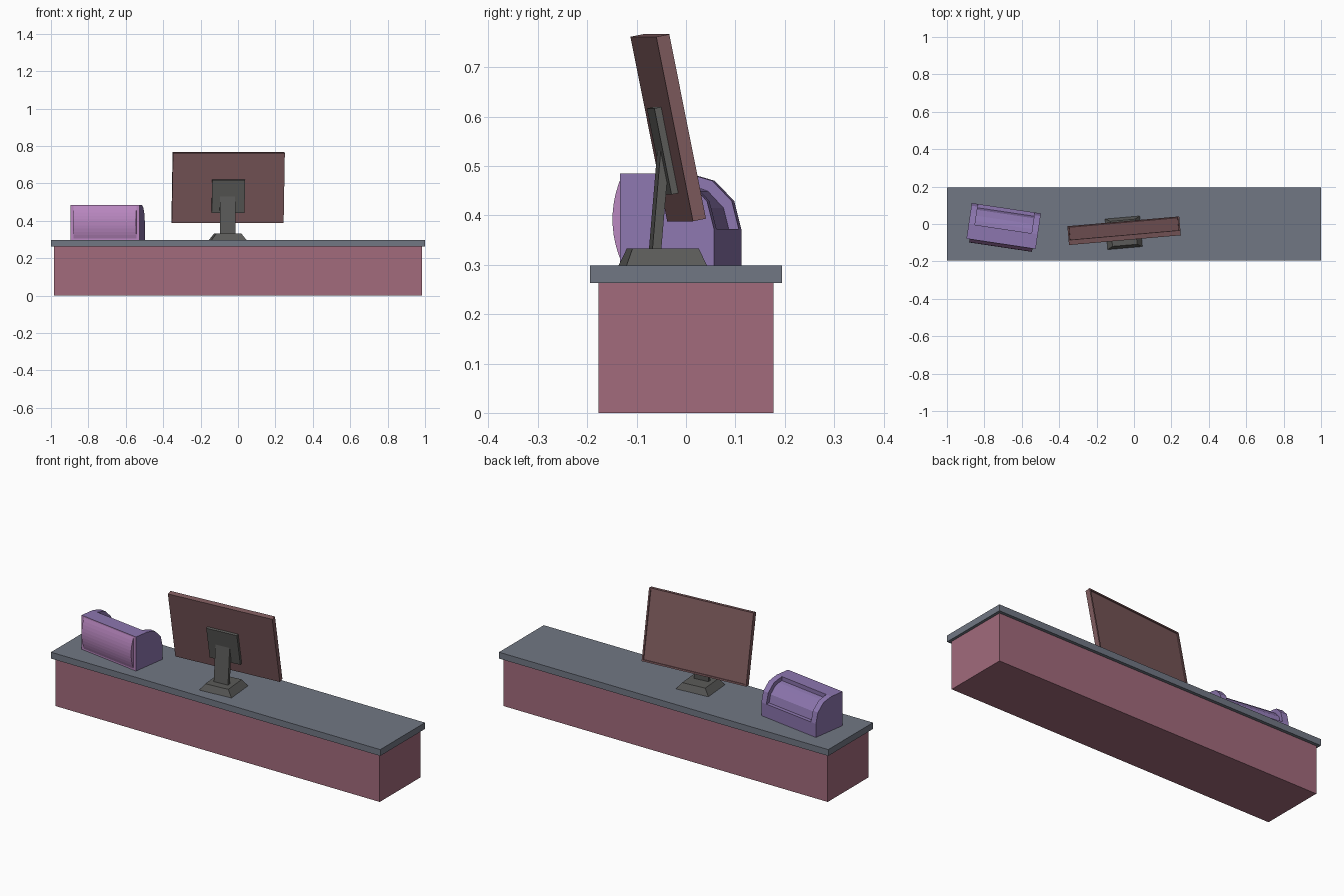
import bpy, bmesh, math
from mathutils import Matrix

cube = bpy.data.objects.get("Cube")
if cube:
    bpy.data.objects.remove(cube, do_unlink=True)


def material(name, r, g, b):
    m = bpy.data.materials.new(name)
    m.use_nodes = True
    m.diffuse_color = (r, g, b, 1)
    m.node_tree.nodes["Principled BSDF"].inputs["Base Color"].default_value = (r, g, b, 1)
    return m


ROSE = material("rose_panel", 0.36, 0.145, 0.20)
SLATE = material("slate_top", 0.165, 0.185, 0.23)
BROWN = material("brown_plastic", 0.205, 0.102, 0.108)
GRAPHITE = material("graphite", 0.105, 0.105, 0.10)
PURPLE = material("purple_shell", 0.265, 0.182, 0.43)
ORCHID = material("orchid_front", 0.48, 0.24, 0.52)


def finish(name, bm, mats, frame=Matrix()):
    bmesh.ops.recalc_face_normals(bm, faces=bm.faces)
    mesh = bpy.data.meshes.new(name)
    bm.to_mesh(mesh)
    bm.free()
    for m in mats:
        mesh.materials.append(m)
    ob = bpy.data.objects.new(name, mesh)
    ob.matrix_world = frame
    bpy.context.collection.objects.link(ob)
    return ob


def box_mesh(x, y, z):
    """Box mesh from (low, high) pairs."""
    bm = bmesh.new()
    bmesh.ops.create_cube(bm, size=1)
    for v in bm.verts:
        v.co = [lo if c < 0 else hi for c, (lo, hi) in zip(v.co, (x, y, z))]
    return bm


def prism_mesh(profile, x0, x1):
    """Extrude a (y, z) outline along x."""
    bm = bmesh.new()
    face = bm.faces.new([bm.verts.new((x0, y, z)) for y, z in profile])
    ext = bmesh.ops.extrude_face_region(bm, geom=[face])["geom"]
    verts = [e for e in ext if isinstance(e, bmesh.types.BMVert)]
    bmesh.ops.translate(bm, vec=(x1 - x0, 0, 0), verts=verts)
    return bm


def frame(x, y, z, yaw, tilt=0):
    return (Matrix.Translation((x, y, z)) @ Matrix.Rotation(math.radians(yaw), 4, "Z")
            @ Matrix.Rotation(math.radians(tilt), 4, "X"))


# Counter
TOP = 0.298
finish("counter_body", box_mesh((-0.985, 0.985), (-0.177, 0.177), (0, 0.263)), [ROSE])
finish("counter_top", box_mesh((-1, 1), (-0.194, 0.194), (0.263, TOP)), [SLATE])

# Monitor panel with a sunken screen on the back side
panel = frame(-0.055, -0.012, 0.388, 5, 11.3)
bm = box_mesh((-0.3, 0.3), (0, 0.027), (0, 0.381))
bm.normal_update()
screen = [f for f in bm.faces if f.normal.y > 0.9]
bmesh.ops.inset_region(bm, faces=screen, thickness=0.012, depth=0)
bmesh.ops.inset_region(bm, faces=screen, thickness=0.001, depth=-0.005)
finish("monitor_panel", bm, [BROWN], panel)
finish("monitor_mount_plate", box_mesh((-0.088, 0.088), (-0.014, 0), (0.058, 0.236)),
       [GRAPHITE], panel)

# Monitor stand
finish("monitor_neck", box_mesh((-0.041, 0.041), (-0.009, 0.009), (0, 0.22)),
       [GRAPHITE], frame(-0.055, -0.063, 0.325, 5, -4.8))
bm = box_mesh((-0.093, 0.093), (-0.082, 0.082), (0, 0.035))
for v in bm.verts:
    if v.co.z > 0.01:
        v.co.x *= 0.71
        v.co.y *= 0.82
finish("monitor_base", bm, [GRAPHITE], frame(-0.055, -0.047, TOP, 5))

# Roll-front box: two end caps around a body with a sunken curved lid
case = frame(-0.697, -0.013, 0, -8.5)
FRONT, BACK, HIGH = -0.094, 0.0985, 0.485
lower = [(FRONT, HIGH), (FRONT, TOP), (BACK, TOP), (BACK, 0.372)]
cap = lower + [(0.084, 0.429), (0.044, 0.470), (0.013, 0.479), (-0.014, HIGH)]
body = lower + [(0.078, 0.372), (0.067, 0.415), (0.035, 0.449), (0.008, 0.459),
                (-0.014, 0.463), (-0.014, HIGH)]
for name, outline, x0, x1 in (("box_right_cap", cap, -0.187, -0.153),
                              ("box_body", body, -0.153, 0.153),
                              ("box_left_cap", cap, 0.153, 0.187)):
    ob = finish(name, prism_mesh(outline, x0, x1), [PURPLE, ORCHID], case)
    for p in ob.data.polygons:
        p.material_index = 1 if p.normal.y < -0.9 else 0

# Bulging front of the box
STEPS = 10
arc = []
for i in range(STEPS + 1):
    t = i / STEPS * 2 - 1
    arc.append((FRONT - 0.018 * (1 - t * t), 0.392 + 0.086 * t))
finish("box_front_bulge", prism_mesh(arc, -0.17, 0.17), [ORCHID], case)
